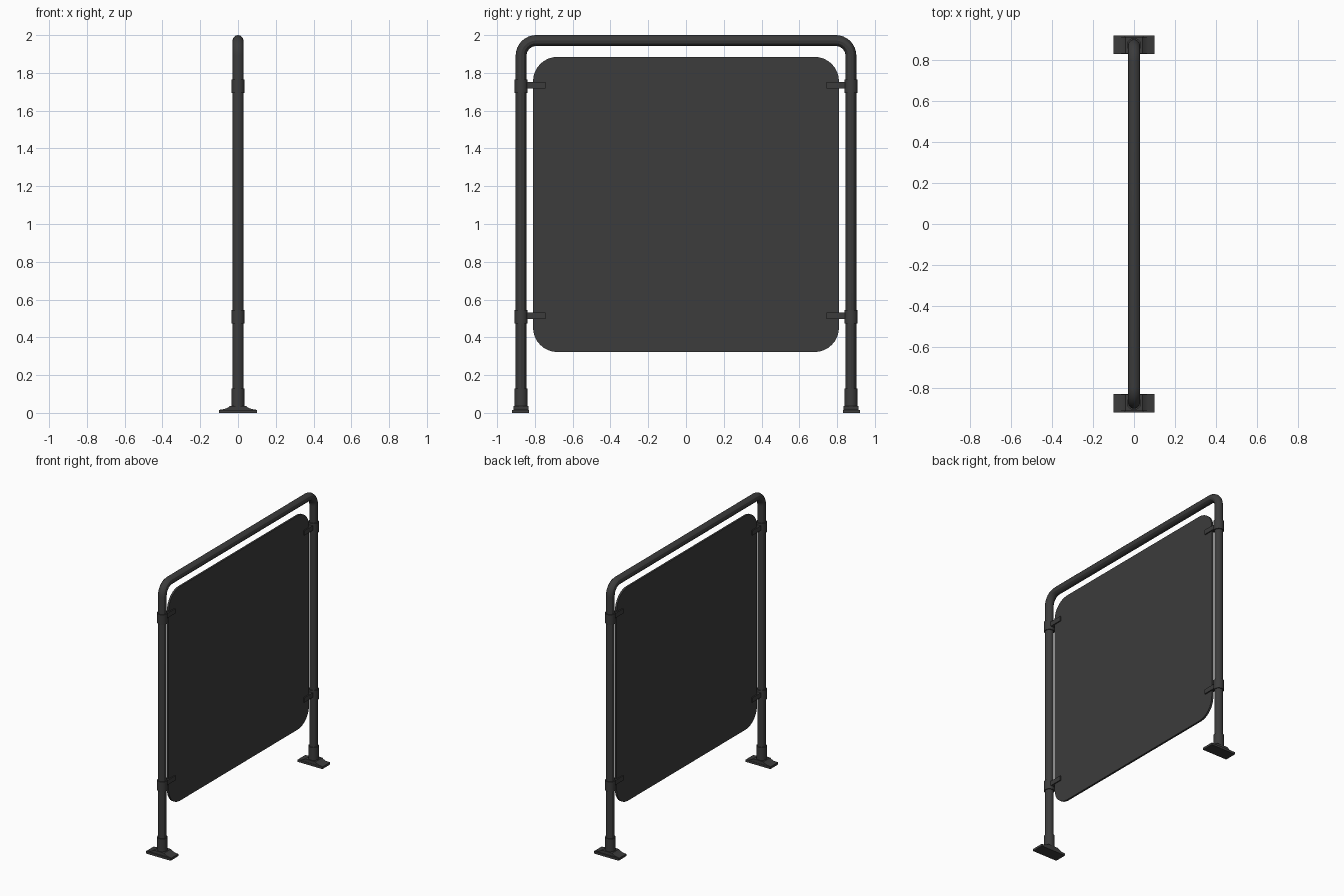
import bpy, bmesh
from math import pi, sin, cos

if "Cube" in bpy.data.objects:
    bpy.data.objects.remove(bpy.data.objects["Cube"])

POST_Y, TUBE_R, TOP_Z, BEND = 0.873, 0.029, 1.971, 0.08

dark = bpy.data.materials.new("dark_metal")
dark.diffuse_color = (0.045, 0.045, 0.045, 1)
dark.use_nodes = True
dark.node_tree.nodes["Principled BSDF"].inputs["Base Color"].default_value = dark.diffuse_color


def finish(ob, smooth=True):
    ob.data.materials.append(dark)
    bpy.ops.object.select_all(action='DESELECT')
    ob.select_set(True)
    bpy.context.view_layer.objects.active = ob
    if smooth:
        bpy.ops.object.shade_smooth_by_angle()
    return ob


def prism(name, pts, axis, depth, centre=(0, 0, 0)):
    """Extrude a 2D outline symmetrically along the x or y axis."""
    bm = bmesh.new()
    put = (lambda a, b, d: (d, a, b)) if axis == 'x' else (lambda a, b, d: (a, d, b))
    face = bm.faces.new([bm.verts.new(put(a, b, -depth / 2)) for a, b in pts])
    ext = bmesh.ops.extrude_face_region(bm, geom=[face])
    verts = [v for v in ext['geom'] if isinstance(v, bmesh.types.BMVert)]
    bmesh.ops.translate(bm, verts=verts, vec=put(0, 0, depth))
    bmesh.ops.translate(bm, verts=bm.verts[:], vec=centre)
    bmesh.ops.recalc_face_normals(bm, faces=bm.faces[:])
    me = bpy.data.meshes.new(name)
    bm.to_mesh(me)
    bm.free()
    ob = bpy.data.objects.new(name, me)
    bpy.context.collection.objects.link(ob)
    return finish(ob)


def box(name, size, loc):
    bpy.ops.mesh.primitive_cube_add(size=1, location=loc)
    ob = bpy.context.object
    ob.name, ob.scale = name, size
    return finish(ob, False)


def sleeve(name, r, z0, z1, y):
    bpy.ops.mesh.primitive_cylinder_add(vertices=24, radius=r, depth=z1 - z0,
                                        location=(0, y, (z0 + z1) / 2))
    ob = bpy.context.object
    ob.name = name
    return finish(ob)


def arc(cy, cz, r, a0, a1, n=8):
    return [(cy + r * cos(a0 + (a1 - a0) * i / n), cz + r * sin(a0 + (a1 - a0) * i / n))
            for i in range(n + 1)]


# Bent tube frame
c = POST_Y - BEND
path = [(POST_Y, 0.015)] + arc(c, TOP_Z - BEND, BEND, 0, pi / 2)
path += arc(-c, TOP_Z - BEND, BEND, pi / 2, pi) + [(-POST_Y, 0.015)]
cu = bpy.data.curves.new("tube_frame", 'CURVE')
cu.dimensions = '3D'
cu.bevel_depth, cu.bevel_resolution, cu.use_fill_caps = TUBE_R, 4, True
sp = cu.splines.new('POLY')
sp.points.add(len(path) - 1)
for p, (y, z) in zip(sp.points, path):
    p.co = (0, y, z, 1)
frame = bpy.data.objects.new("tube_frame", cu)
bpy.context.collection.objects.link(frame)
frame.select_set(True)
bpy.context.view_layer.objects.active = frame
bpy.ops.object.convert(target='MESH')
finish(bpy.context.object)

# Rounded infill panel
r, hy, z0, z1 = 0.13, 0.81, 0.322, 1.885
outline = (arc(hy - r, z0 + r, r, -pi / 2, 0) + arc(hy - r, z1 - r, r, 0, pi / 2)
           + arc(r - hy, z1 - r, r, pi / 2, pi) + arc(r - hy, z0 + r, r, pi, 1.5 * pi))
prism("panel", outline, 'x', 0.014)

# Concave flare of the foot, seen from the front
half = [(0.098, 0.016), (0.07, 0.021), (0.053, 0.028), (0.042, 0.037)]
flare = [(0.098, 0.012)] + half + [(-x, z) for x, z in reversed(half)] + [(-0.098, 0.012)]

for side, s in (("left", -1), ("right", 1)):
    y = s * POST_Y
    # Feet
    box(f"foot_plate_{side}", (0.2, 0.09, 0.016), (0, s * 0.876, 0.008))
    prism(f"foot_flare_{side}", flare, 'y', 0.08, (0, y, 0))
    sleeve(f"foot_socket_{side}", 0.035, 0.012, 0.13, y)
    # Panel clamps
    for level, z in (("lower", 0.51), ("upper", 1.73)):
        sleeve(f"clamp_{level}_{side}", 0.035, z - 0.036, z + 0.036, y)
        box(f"clamp_tab_{level}_{side}", (0.03, 0.105, 0.034), (0, s * 0.797, z + 0.004))
